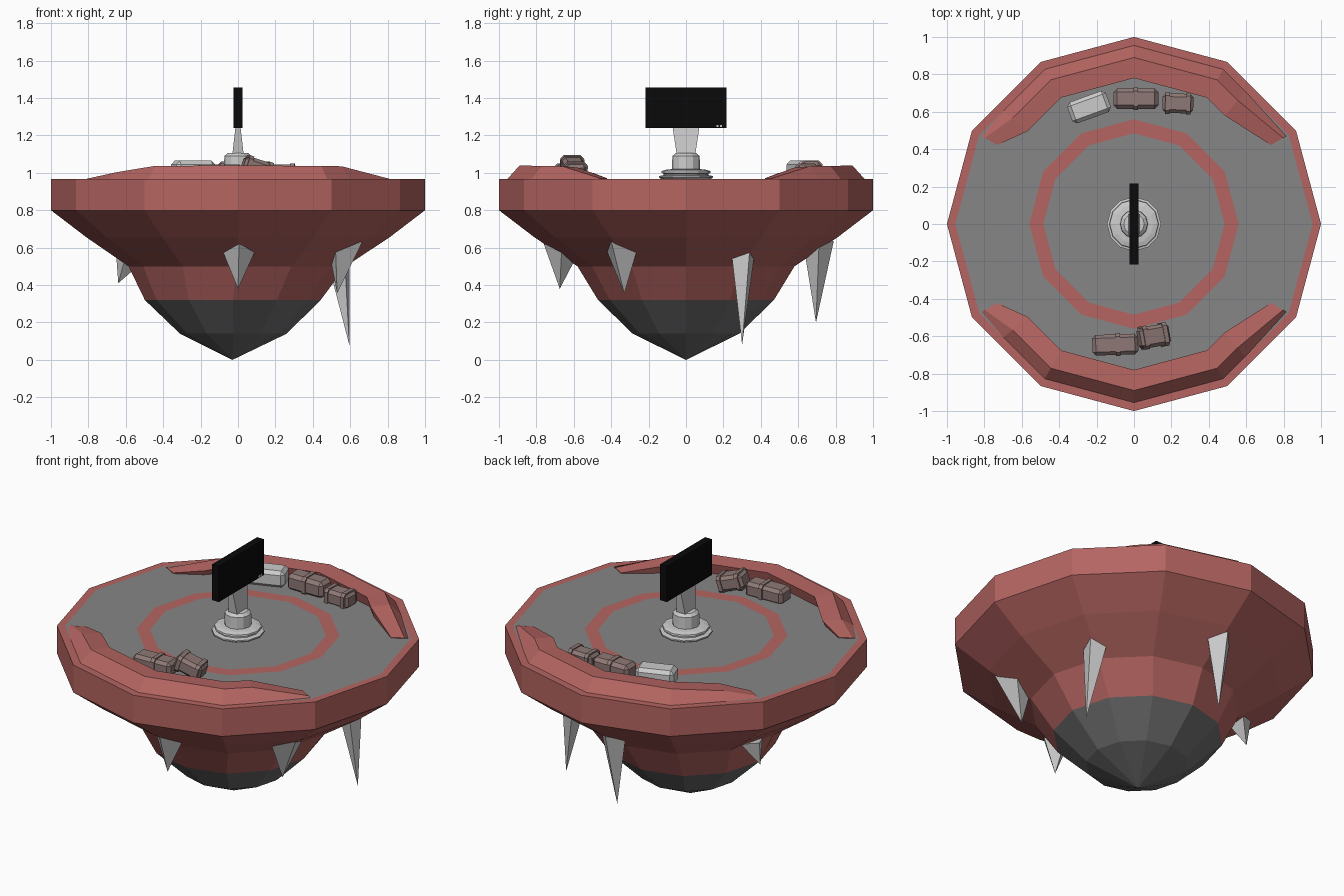
import bpy, bmesh
from math import sin, cos, radians, pi
from mathutils import Vector, Matrix

if "Cube" in bpy.data.objects:
    bpy.data.objects.remove(bpy.data.objects["Cube"])


def material(name, color):
    m = bpy.data.materials.new(name)
    m.diffuse_color = (*color, 1)
    m.use_nodes = True
    m.node_tree.nodes["Principled BSDF"].inputs["Base Color"].default_value = m.diffuse_color
    return m


RED = material("red_rock", (0.46, 0.13, 0.12))
STONE = material("grey_stone", (0.24, 0.24, 0.24))
DARK = material("dark_stone", (0.15, 0.15, 0.15))
BLACK = material("black_glass", (0.003, 0.003, 0.003))
CANVAS = material("brown_canvas", (0.27, 0.19, 0.18))
FLOOR = 0.967


def finish(name, bm, mats=()):
    bmesh.ops.recalc_face_normals(bm, faces=bm.faces)
    me = bpy.data.meshes.new(name)
    bm.to_mesh(me)
    bm.free()
    for m in mats:
        me.materials.append(m)
    ob = bpy.data.objects.new(name, me)
    bpy.context.collection.objects.link(ob)
    return ob


def lathe(name, profile, sides, mats=(), bands=None):
    """Profile rows are (radius, z, x offset); radius 0 closes to a point."""
    bm = bmesh.new()
    rings = []
    for r, z, cx in profile:
        n = sides if r else 1
        rings.append([bm.verts.new((cx + r * cos(2 * pi * i / sides),
                                    r * sin(2 * pi * i / sides), z)) for i in range(n)])
    for k, (a, b) in enumerate(zip(rings, rings[1:])):
        for i in range(sides):
            j = (i + 1) % sides
            quad = [a[i % len(a)], a[j % len(a)], b[j % len(b)], b[i % len(b)]]
            f = bm.faces.new(list(dict.fromkeys(quad)))
            f.material_index = bands[k] if bands else 0
    return finish(name, bm, mats)


# Floating island: pointed underside, straight rim, painted floor rings
lathe("island",
      [(0, 0, -0.03), (0.285, 0.14, -0.025), (0.47, 0.32, -0.028), (0.58, 0.5, -0.005),
       (0.81, 0.655, 0), (1, 0.8, 0), (1, FLOOR, 0), (0.955, FLOOR, 0),
       (0.56, FLOOR, 0), (0.485, FLOOR, 0), (0, FLOOR, 0)],
      12, (RED, STONE, DARK), [2, 2, 0, 0, 0, 0, 0, 1, 0, 1])


# Raised walls following the rim at front and back, tapering at the ends
def wall(name, side):
    bm = bmesh.new()
    rows = []
    for deg, h in ((30, 0.004), (50, 0.068), (60, 0.07), (90, 0.072),
                   (120, 0.07), (139, 0.036), (150, 0.004)):
        k = cos(radians(15)) / cos(radians(deg % 30 - 15))
        x, y = k * cos(radians(deg)), side * k * sin(radians(deg))
        section = ((0.955, 0), (0.89, h), (0.78, h * 0.9), (0.80, -0.005))
        if deg in (30, 150):
            section = ((0.94, 0), (0.92, h), (0.845, h), (0.845, -0.005))
        rows.append([bm.verts.new((x * r, y * r, FLOOR + z)) for r, z in section])
    for a, b in zip(rows, rows[1:]):
        for i in range(4):
            bm.faces.new((a[i], a[(i + 1) % 4], b[(i + 1) % 4], b[i]))
    bm.faces.new(rows[0])
    bm.faces.new(rows[-1])
    finish(name, bm, (RED,))


wall("front_wall", -1)
wall("back_wall", 1)


# Four-sided rock spikes hanging from the underside
def spike(name, base, tip, r):
    bm = bmesh.new()
    c, t = Vector(base), bm.verts.new(tip)
    out = Vector((c.x, c.y, 0)).normalized()
    across = Vector((-out.y, out.x, 0))
    up = Vector((0, 0, r * 0.2))
    ring = [bm.verts.new(c + v) for v in
            (out * r + up, across * r, -out * r - up, -across * r)]
    for i in range(4):
        bm.faces.new((ring[i], ring[(i + 1) % 4], t))
    bm.faces.new(ring)
    finish(name, bm)


for i, (base, tip, r) in enumerate((
        ((0.005, -0.665, 0.60), (0, -0.675, 0.38), 0.095),
        ((0.575, -0.345, 0.61), (0.53, -0.33, 0.355), 0.105),
        ((0.535, 0.305, 0.56), (0.595, 0.30, 0.08), 0.07),
        ((-0.01, 0.71, 0.62), (-0.025, 0.695, 0.20), 0.08),
        ((-0.58, 0.20, 0.54), (-0.64, 0.20, 0.41), 0.075))):
    spike(f"spike_{i + 1}", base, tip, r)

# Pedestal: stepped flange and drum
lathe("pedestal",
      [(0.13, FLOOR, 0), (0.145, 0.975, 0), (0.145, 0.983, 0), (0.12, 0.988, 0),
       (0.12, 0.995, 0), (0.132, 1.0, 0), (0.13, 1.01, 0), (0.105, 1.017, 0),
       (0.075, 1.02, 0), (0.073, 1.09, 0), (0.055, 1.105, 0), (0, 1.11, 0)], 12)


def box(bm, center, size, top=None):
    """Box, optionally with a different top (x, y) size."""
    res = bmesh.ops.create_cube(bm, size=1)["verts"]
    for v in res:
        s = top if top and v.co.z > 0 else size
        v.co = Vector((v.co.x * s[0], v.co.y * s[1], v.co.z * size[2])) + Vector(center)
    return res


# Neck flares sideways and thins toward the screen
bm = bmesh.new()
box(bm, (0, 0, 1.175), (0.06, 0.10, 0.15), top=(0.026, 0.145))
finish("screen_neck", bm)

# Flat screen facing sideways, with two small buttons
bm = bmesh.new()
box(bm, (0, 0, 1.348), (0.046, 0.432, 0.217))
finish("screen", bm, (BLACK,))
bm = bmesh.new()
for y in (0.168, 0.188):
    box(bm, (0.0235, y, 1.25), (0.003, 0.011, 0.011))
finish("screen_buttons", bm)


# Supply packs: rounded body with straps wrapped around it
def pack(name, center, size, turn, tilt, straps, mats):
    bm = bmesh.new()
    lx, ly, lz = size
    box(bm, (0, 0, 0), size)
    bmesh.ops.bevel(bm, geom=bm.edges[:], offset=lz * 0.2, segments=1,
                    affect='EDGES', profile=0.5)
    for s in straps:
        b = bmesh.new()
        box(b, (s * lx, 0, 0), (0.024, ly + 0.012, lz + 0.012))
        bmesh.ops.bevel(b, geom=[e for e in b.edges
                                 if abs(e.verts[0].co.x - e.verts[1].co.x) > 0.01],
                        offset=lz * 0.2, segments=1, affect='EDGES', profile=0.5)
        tmp = bpy.data.meshes.new("strap")
        b.to_mesh(tmp)
        b.free()
        bm.from_mesh(tmp)
        bpy.data.meshes.remove(tmp)
    ob = finish(name, bm, mats)
    ob.matrix_world = (Matrix.Translation(center) @ Matrix.Rotation(radians(turn), 4, 'Z')
                       @ Matrix.Rotation(radians(tilt), 4, 'Y'))


pack("light_pack", (-0.24, 0.625, 1.015), (0.22, 0.12, 0.10), 20, 0, (), ())
pack("back_long_pack", (0.01, 0.67, 1.01), (0.24, 0.11, 0.10), 0, 0, (0,), (CANVAS,))
pack("back_short_pack", (0.235, 0.645, 1.0), (0.165, 0.105, 0.09), -2, 0,
     (-0.34, 0.34), (CANVAS,))
pack("front_long_pack", (-0.10, -0.645, 1.0), (0.245, 0.11, 0.09), 2, 0, (0.06,), (CANVAS,))
pack("front_short_pack", (0.105, -0.6, 1.025), (0.165, 0.115, 0.09), 10, 18,
     (-0.34, 0.34), (CANVAS,))
